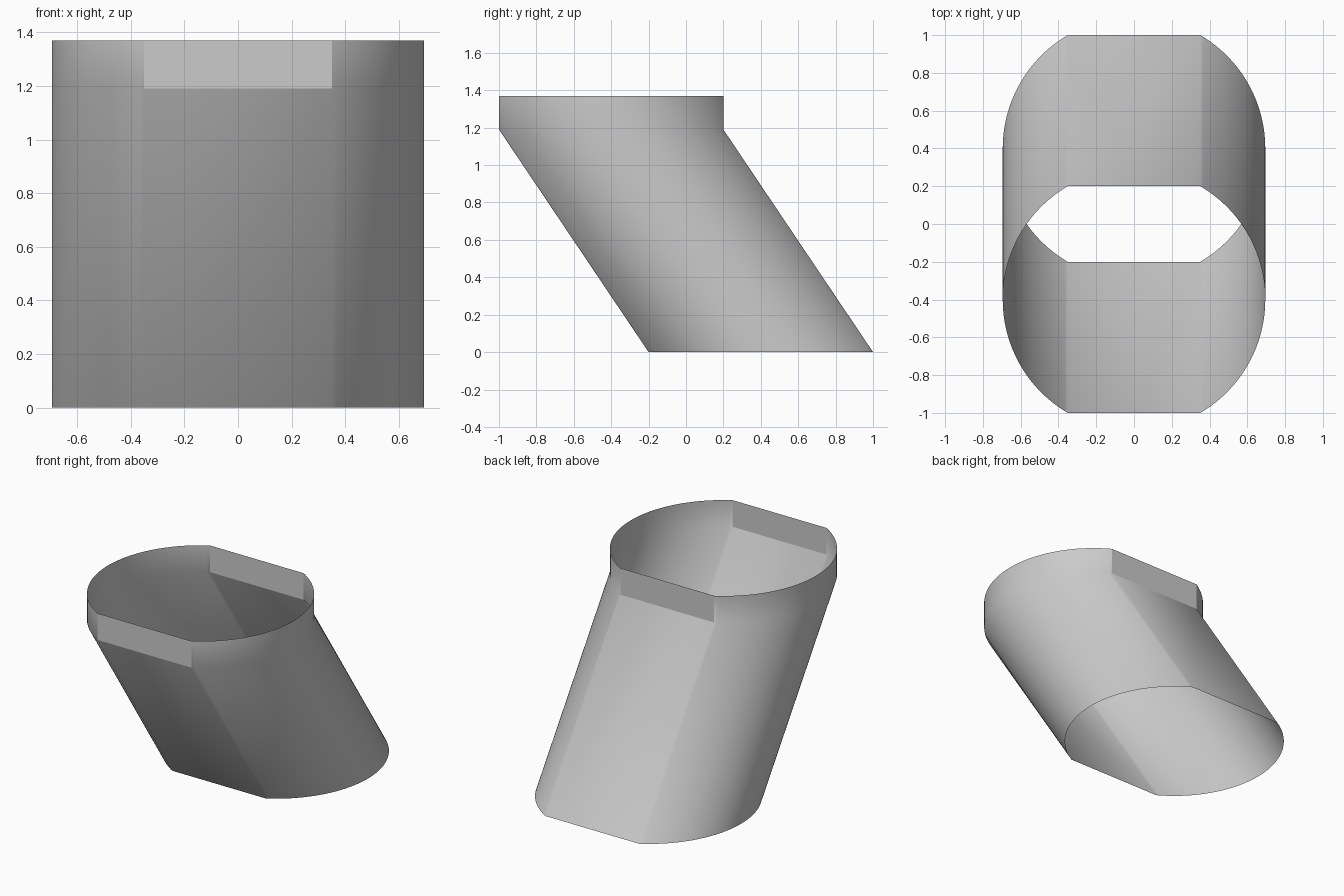
import bpy, bmesh, math

cube = bpy.data.objects.get("Cube")
if cube:
    bpy.data.objects.remove(cube, do_unlink=True)

RADIUS, FLAT = 0.695, 0.6      # round sides, cut flat at front and back
SHIFT = 0.4                    # lean of the sleeve
BEND, TOP = 1.19, 1.37         # heights of the collar's start and rim
STEPS = 78                     # segments along each round side

grey = bpy.data.materials.new("plain_grey")
grey.use_nodes = True
colour = (0.6, 0.6, 0.6, 1)
grey.diffuse_color = colour
grey.node_tree.nodes["Principled BSDF"].inputs["Base Color"].default_value = colour

# Cross-section: two arcs joined by two straight edges
limit = math.asin(FLAT / RADIUS)
profile = []
for start in (-limit, math.pi - limit):
    for i in range(STEPS + 1):
        a = start + 2 * limit * i / STEPS
        profile.append((RADIUS * math.cos(a), RADIUS * math.sin(a)))

# Leaning sleeve with an upright collar, open at both ends
bm = bmesh.new()
rings = [[bm.verts.new((x, y + offset, z)) for x, y in profile]
         for offset, z in ((SHIFT, 0), (-SHIFT, BEND), (-SHIFT, TOP))]
count = len(profile)
for low, high in zip(rings, rings[1:]):
    for i in range(count):
        j = (i + 1) % count
        bm.faces.new((low[i], low[j], high[j], high[i]))

mesh = bpy.data.meshes.new("leaning_sleeve")
bm.to_mesh(mesh)
bm.free()
mesh.materials.append(grey)
sleeve = bpy.data.objects.new("leaning_sleeve", mesh)
bpy.context.collection.objects.link(sleeve)

# Smooth sides, crisp collar corners
bpy.ops.object.select_all(action="DESELECT")
sleeve.select_set(True)
bpy.context.view_layer.objects.active = sleeve
bpy.ops.object.shade_smooth_by_angle(angle=math.radians(30))
